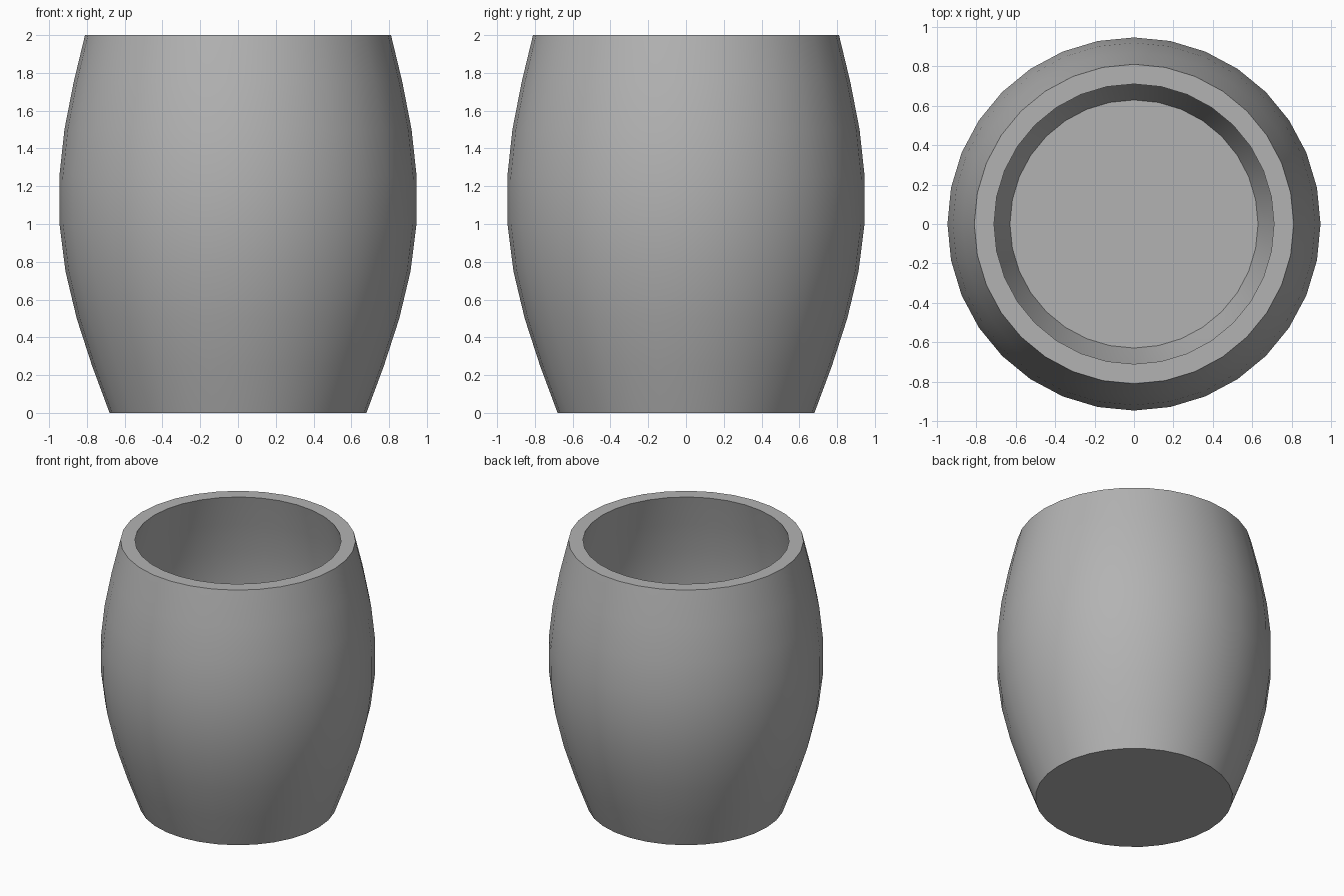
import bpy, bmesh, math

if "Cube" in bpy.data.objects:
    bpy.data.objects.remove(bpy.data.objects["Cube"])

SIDES, RINGS = 32, 8
HEIGHT, WALL, FLOOR = 2.0, 0.1, 0.13


def outer_radius(z):
    t = z / HEIGHT
    return 0.68 + 0.13 * t + 0.2 * math.sin(math.pi * t)


# Profile: outside bottom to rim, then inside rim down to the floor
profile = [(outer_radius(HEIGHT * i / RINGS), HEIGHT * i / RINGS) for i in range(RINGS + 1)]
for i in range(RINGS, -1, -1):
    z = FLOOR + (HEIGHT - FLOOR) * i / RINGS
    profile.append((outer_radius(z) - WALL, z))

# Revolve the profile and cap the base and inner floor
bm = bmesh.new()
rings = []
for r, z in profile:
    rings.append([bm.verts.new((r * math.cos(2 * math.pi * k / SIDES),
                                r * math.sin(2 * math.pi * k / SIDES), z))
                  for k in range(SIDES)])
for a, b in zip(rings, rings[1:]):
    for k in range(SIDES):
        n = (k + 1) % SIDES
        bm.faces.new((a[k], a[n], b[n], b[k]))
bm.faces.new(rings[0][::-1])
bm.faces.new(rings[-1])
bmesh.ops.recalc_face_normals(bm, faces=bm.faces)

mesh = bpy.data.meshes.new("barrel_cup")
bm.to_mesh(mesh)
bm.free()
cup = bpy.data.objects.new("barrel_cup", mesh)
bpy.context.collection.objects.link(cup)

# Dark grey surface
grey = bpy.data.materials.new("dark_grey")
grey.diffuse_color = (0.45, 0.45, 0.45, 1)
grey.use_nodes = True
grey.node_tree.nodes["Principled BSDF"].inputs["Base Color"].default_value = grey.diffuse_color
mesh.materials.append(grey)

# Smooth walls with crisp rim and base
bpy.context.view_layer.objects.active = cup
cup.select_set(True)
bpy.ops.object.shade_smooth_by_angle(angle=math.radians(30))
